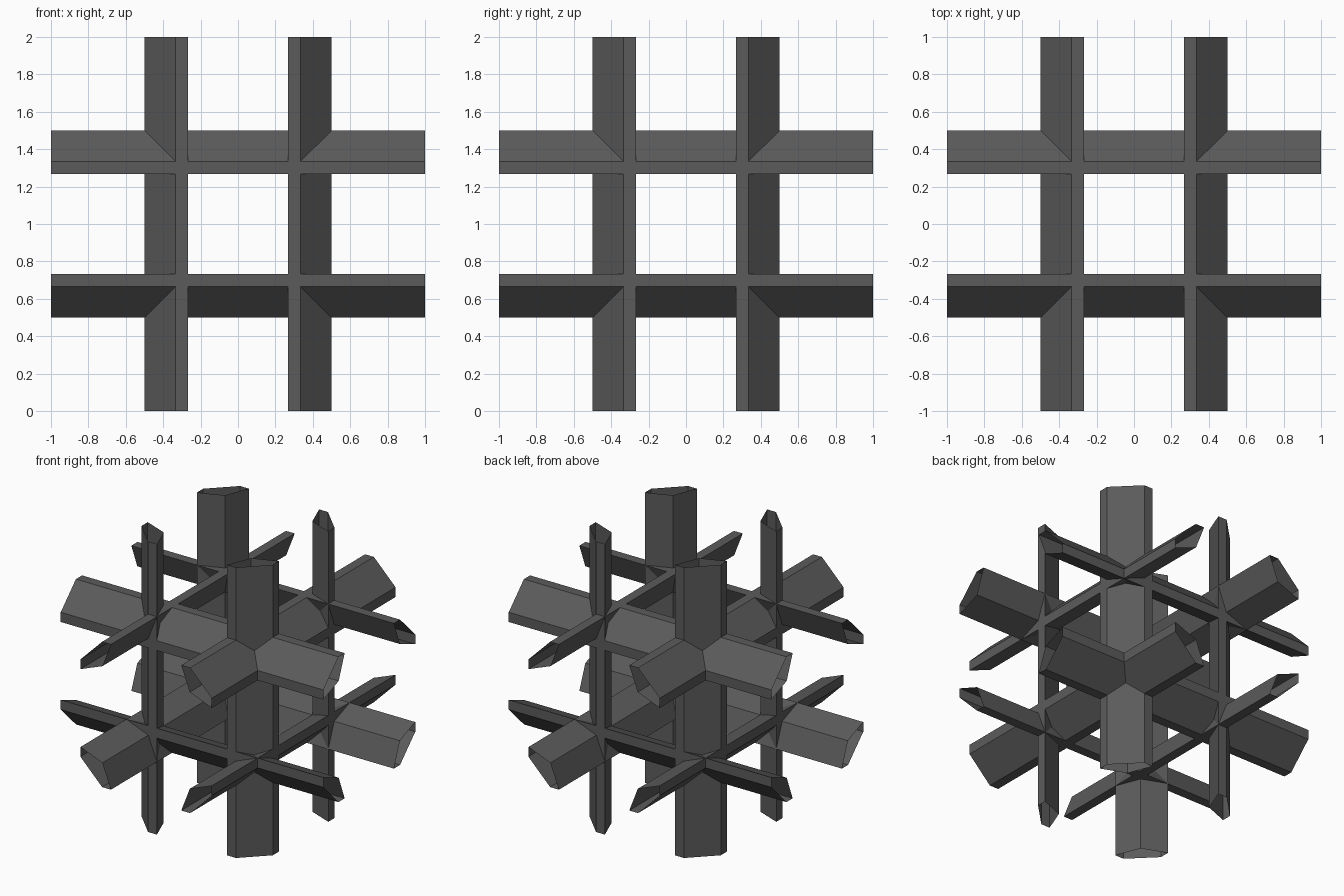
import bpy
import bmesh

if "Cube" in bpy.data.objects:
    bpy.data.objects.remove(bpy.data.objects["Cube"])

# Single dark grey colour
grey = bpy.data.materials.new("dark_grey")
grey.diffuse_color = (0.105, 0.105, 0.105, 1.0)
grey.use_nodes = True
grey.node_tree.nodes["Principled BSDF"].inputs["Base Color"].default_value = grey.diffuse_color

# Five-sided bar section in the (+,+) quadrant, counter-clockwise:
# wide chamfered outer face, two narrow strips, inner ridge
PROFILE = [(0.268, 0.5), (0.333, 0.333), (0.5, 0.268), (0.5, 0.335), (0.335, 0.5)]
HALF = 1.0


def make_bar(name, axis, su, sv):
    """Open-ended tube along one axis, section mirrored into quadrant (su, sv)."""
    u, v = (axis + 1) % 3, (axis + 2) % 3
    ring = PROFILE if su * sv > 0 else PROFILE[::-1]
    bm = bmesh.new()
    ends = []
    for end in (-HALF, HALF):
        loop = []
        for a, b in ring:
            co = [0.0, 0.0, 0.0]
            co[axis], co[u], co[v] = end, a * su, b * sv
            loop.append(bm.verts.new(co))
        ends.append(loop)
    n = len(ring)
    for i in range(n):
        j = (i + 1) % n
        bm.faces.new((ends[0][i], ends[0][j], ends[1][j], ends[1][i]))
    mesh = bpy.data.meshes.new(name)
    bm.to_mesh(mesh)
    bm.free()
    mesh.materials.append(grey)
    obj = bpy.data.objects.new(name, mesh)
    obj.location.z = HALF
    bpy.context.collection.objects.link(obj)


# Four bars along each axis, one on every edge of the inner cube
for axis, label in enumerate(("cross_bar", "depth_bar", "upright_bar")):
    number = 1
    for su in (-1, 1):
        for sv in (-1, 1):
            make_bar(f"{label}_{number}", axis, su, sv)
            number += 1
